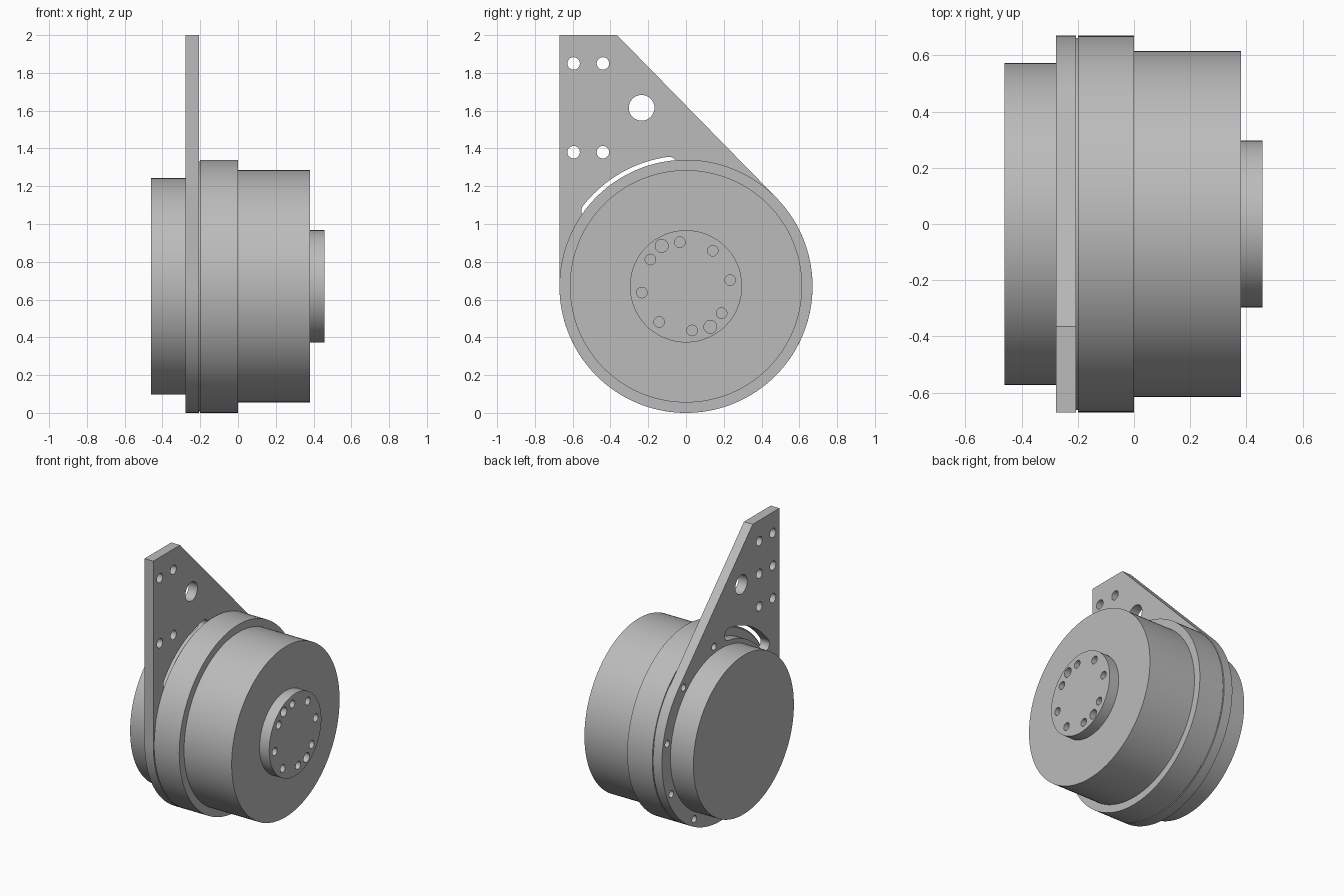
import bpy, bmesh, math
from math import sin, cos, radians, pi

if "Cube" in bpy.data.objects:
    bpy.data.objects.remove(bpy.data.objects["Cube"])

R = 0.67          # flange radius
CZ = 0.67         # height of the shaft axis

metal = bpy.data.materials.new("grey metal")
metal.use_nodes = True
GREY = (0.5, 0.5, 0.5, 1)
metal.diffuse_color = GREY
metal.node_tree.nodes["Principled BSDF"].inputs["Base Color"].default_value = GREY


def arc(y, z, r, a0, a1, n):
    """Points along an arc in the y-z plane, angles in degrees."""
    steps = [radians(a0 + (a1 - a0) * i / n) for i in range(n + 1)]
    return [(y + r * cos(a), z + r * sin(a)) for a in steps]


def circle(y, z, r, n=32):
    return arc(y, z, r, 0, 360, n)[:-1]


def polar(r, deg):
    return r * cos(radians(deg)), CZ + r * sin(radians(deg))


def prism(name, outlines, x0, x1):
    """Extrude y-z outlines along x into one object."""
    bm = bmesh.new()
    for pts in outlines:
        face = bm.faces.new([bm.verts.new((x0, y, z)) for y, z in pts])
        ext = bmesh.ops.extrude_face_region(bm, geom=[face], use_keep_orig=True)
        top = [v for v in ext["geom"] if isinstance(v, bmesh.types.BMVert)]
        bmesh.ops.translate(bm, verts=top, vec=(x1 - x0, 0, 0))
    bmesh.ops.recalc_face_normals(bm, faces=bm.faces)
    mesh = bpy.data.meshes.new(name)
    bm.to_mesh(mesh)
    bm.free()
    mesh.materials.append(metal)
    obj = bpy.data.objects.new(name, mesh)
    bpy.context.collection.objects.link(obj)
    return obj


def select(obj):
    bpy.ops.object.select_all(action='DESELECT')
    obj.select_set(True)
    bpy.context.view_layer.objects.active = obj


def cut(obj, outlines, x0, x1):
    """Cut prisms out of an object."""
    cutter = prism("cutter", outlines, x0, x1)
    cutter.hide_render = True
    mod = obj.modifiers.new("cut", 'BOOLEAN')
    mod.operation = 'DIFFERENCE'
    mod.solver = 'EXACT'
    mod.object = cutter
    select(obj)
    bpy.ops.object.modifier_apply(modifier=mod.name)
    bpy.data.objects.remove(cutter)


# Round housing sections along the shaft axis
rear_cover = prism("rear_cover", [circle(0, CZ, 0.573, 128)], -0.46, -0.275)
flange = prism("flange", [circle(0, CZ, R, 128)], -0.2, 0)
spacer = prism("flange_spacer", [circle(0, CZ, R - 0.008, 128)], -0.207, -0.2)
housing = prism("housing", [circle(0, CZ, 0.615, 128)], 0, 0.38)
hub = prism("output_hub", [circle(0, CZ, 0.297, 96)], 0.38, 0.457)

# Mounting plate: round bottom, straight front edge, sloping back edge
top_y = -0.365
tangent = math.degrees(math.atan2(2 - CZ, top_y)
                       - math.acos(R / math.hypot(top_y, 2 - CZ)))
plate = prism("mounting_plate",
              [[(-R, 2)] + arc(0, CZ, R, 180, 360 + tangent, 100) + [(top_y, 2)]],
              -0.277, -0.207)

# Through holes in the plate
cols = (-0.595, -0.44)
through = [circle(y, z, 0.033) for y in cols for z in (1.38, 1.85)]
cut(plate, through + [circle(-0.235, 1.615, 0.068, 48)], -0.4, -0.1)

# Curved slot with rounded ends
r_in, r_out, a0, a1 = 0.605, 0.692, 98, 142
mid, half = (r_in + r_out) / 2, (r_out - r_in) / 2
slot = (arc(0, CZ, r_out, a0, a1, 32)
        + arc(*polar(mid, a1), half, a1, a1 + 180, 12)[1:-1]
        + arc(0, CZ, r_in, a1, a0, 32)
        + arc(*polar(mid, a0), half, a0 + 180, a0 + 360, 12)[1:-1])
cut(plate, [slot], -0.4, -0.1)

# Blind holes from the rear: middle row and flange screws
blind = [circle(y, 1.615, 0.033) for y in cols]
blind += [circle(*polar(0.62, 83 - 36 * i), 0.025) for i in range(8)]
cut(plate, blind, -0.4, -0.22)

# Hub bolt circle and two dowel holes
bolts = [circle(*polar(0.236, 8 + 45 * i), 0.028) for i in range(8)]
bolts += [circle(*polar(0.25, a), 0.034) for a in (121, 301)]
cut(hub, bolts, 0.41, 0.6)

for obj in (rear_cover, flange, spacer, housing, hub, plate):
    select(obj)
    bpy.ops.object.shade_smooth_by_angle(angle=radians(30))
